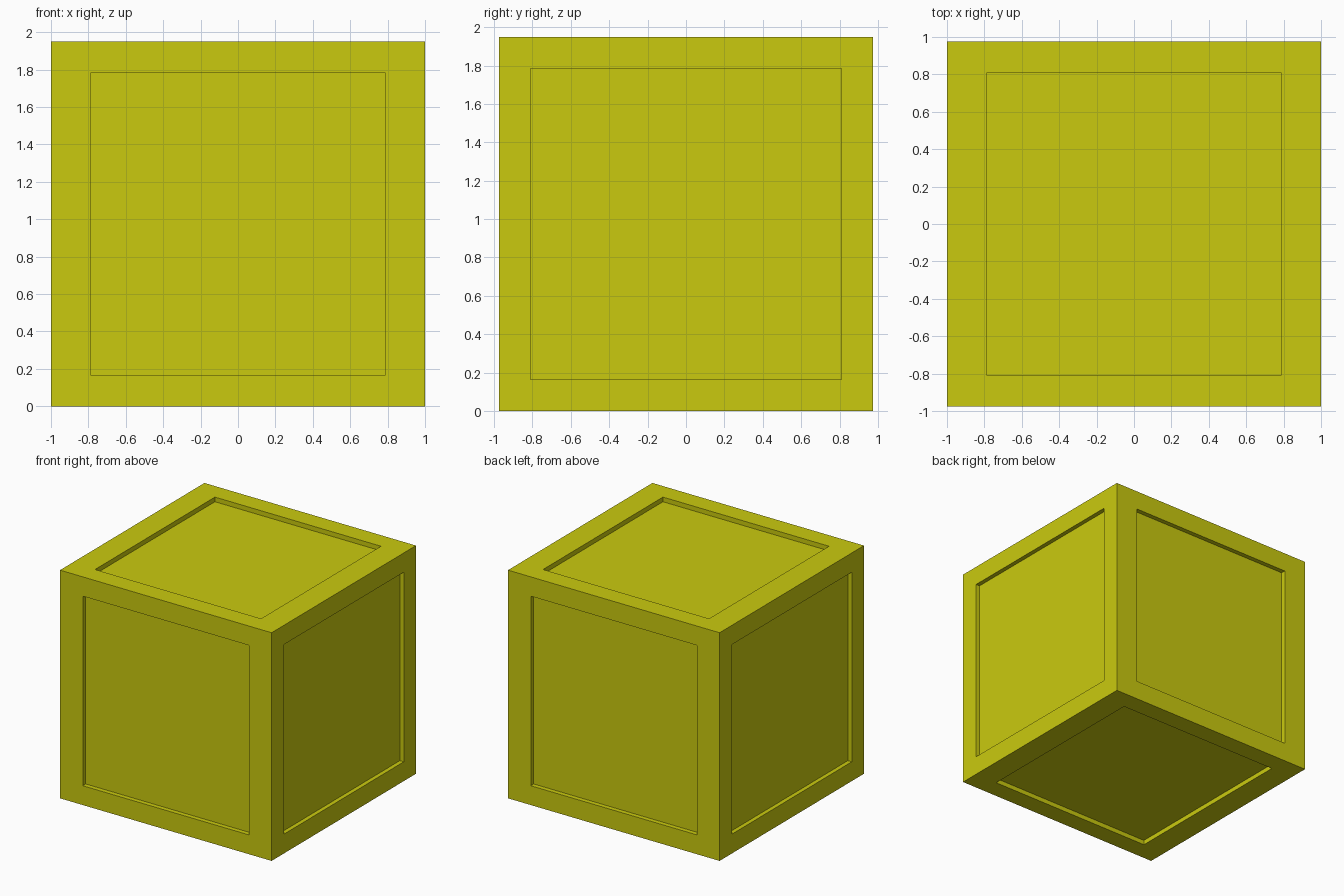
import bpy, bmesh
from mathutils import Vector

if "Cube" in bpy.data.objects:
    bpy.data.objects.remove(bpy.data.objects["Cube"])

HALF = Vector((1.0, 0.975, 0.975))       # crate half size
PANEL = Vector((0.785, 0.81, 0.81))      # half size of the panel openings
DEPTH = Vector((0.037, 0.04, 0.04))      # recess depth on each axis

yellow = bpy.data.materials.new("yellow")
yellow.diffuse_color = (0.59, 0.59, 0.0045, 1)
yellow.use_nodes = True
yellow.node_tree.nodes["Principled BSDF"].inputs["Base Color"].default_value = yellow.diffuse_color

# Block body
bm = bmesh.new()
bmesh.ops.create_cube(bm, size=2)
bmesh.ops.scale(bm, vec=HALF, verts=bm.verts)
bm.normal_update()

# Recessed panel in each of the six sides
for face in list(bm.faces):
    axis = max(range(3), key=lambda i: abs(face.normal[i]))
    bmesh.ops.inset_individual(bm, faces=[face], thickness=0.1)
    for v in face.verts:
        for i in range(3):
            if i != axis:
                v.co[i] = PANEL[i] if v.co[i] > 0 else -PANEL[i]
    # Second ring, pushed straight in
    inner = bmesh.ops.extrude_discrete_faces(bm, faces=[face])["faces"][0]
    for v in inner.verts:
        v.co[axis] -= DEPTH[axis] * (1 if v.co[axis] > 0 else -1)

bmesh.ops.translate(bm, vec=(0, 0, HALF.z), verts=bm.verts)
bmesh.ops.recalc_face_normals(bm, faces=bm.faces)
mesh = bpy.data.meshes.new("panelled_block")
bm.to_mesh(mesh)
bm.free()
mesh.materials.append(yellow)
bpy.context.collection.objects.link(bpy.data.objects.new("panelled_block", mesh))
